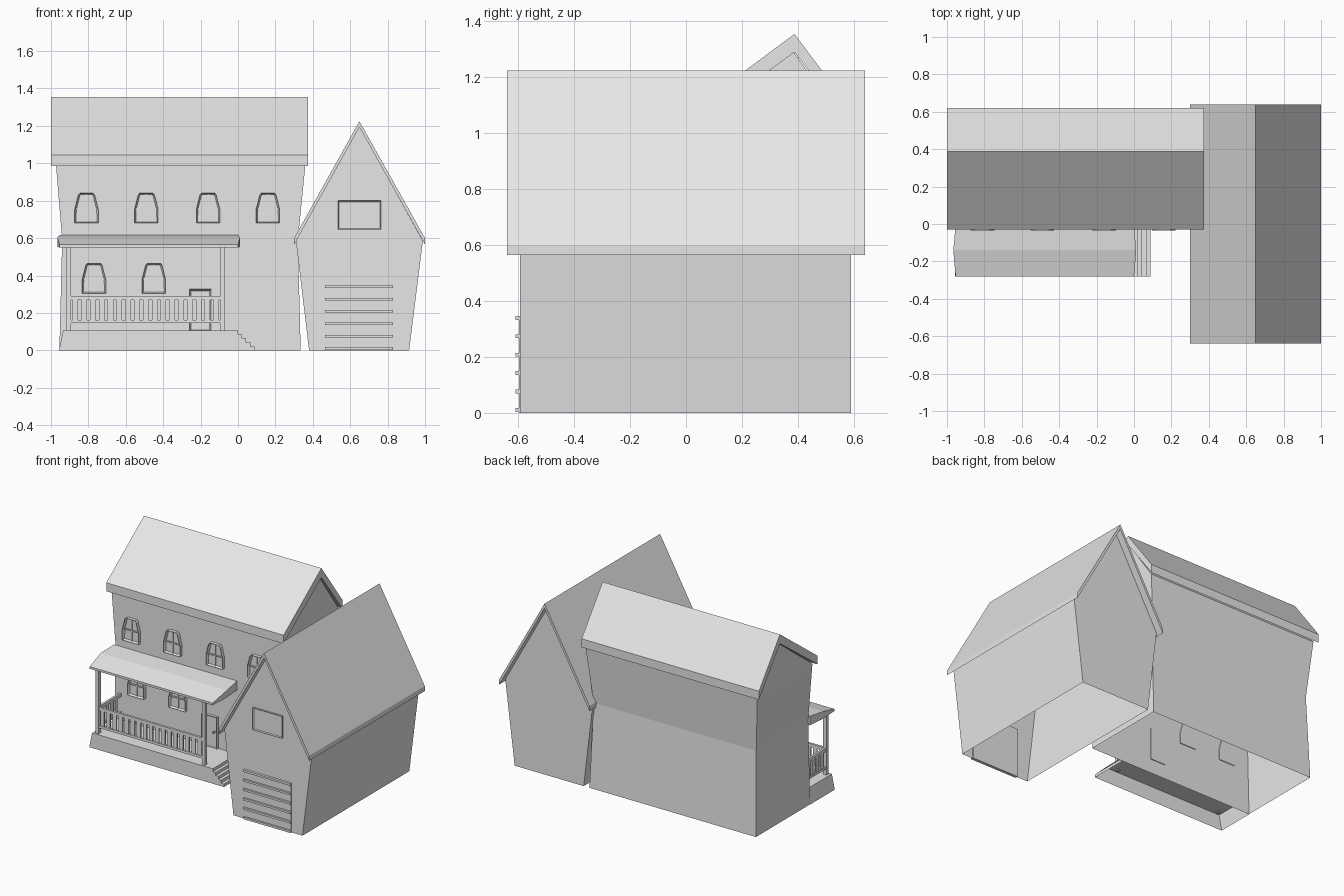
import bpy, bmesh

cube = bpy.data.objects.get("Cube")
if cube:
    bpy.data.objects.remove(cube, do_unlink=True)

grey = bpy.data.materials.new("light_grey")
grey.use_nodes = True
grey.diffuse_color = (0.8, 0.8, 0.8, 1)
grey.node_tree.nodes["Principled BSDF"].inputs["Base Color"].default_value = (0.8, 0.8, 0.8, 1)


def finish(name, bm):
    bmesh.ops.recalc_face_normals(bm, faces=bm.faces)
    mesh = bpy.data.meshes.new(name)
    bm.to_mesh(mesh)
    bm.free()
    mesh.materials.append(grey)
    obj = bpy.data.objects.new(name, mesh)
    bpy.context.collection.objects.link(obj)
    return obj


def prism(name, outline, axis, start, end, inset=0, depth=0, open_base=False):
    """Extrude an outline along x or y; optionally recess the start face."""
    bm = bmesh.new()
    place = (lambda p, t: (t, *p)) if axis == "x" else (lambda p, t: (p[0], t, p[1]))
    near = [bm.verts.new(place(p, start)) for p in outline]
    far = [bm.verts.new(place(p, end)) for p in outline]
    face = bm.faces.new(near)
    bm.faces.new(far)
    n = len(outline)
    for i in range(n):
        j = (i + 1) % n
        bm.faces.new((near[i], near[j], far[j], far[i]))
    bmesh.ops.recalc_face_normals(bm, faces=bm.faces)
    if inset:
        bmesh.ops.inset_region(bm, faces=[face], thickness=inset)
        for v in face.verts:
            v.co.y += depth
    if open_base:
        base = [f for f in bm.faces if all(v.co.z < 1e-4 for v in f.verts)]
        bmesh.ops.delete(bm, geom=base, context="FACES")
    return finish(name, bm)


def box(name, x0, x1, y0, y1, z0, z1, **options):
    return prism(name, [(x0, z0), (x1, z0), (x1, z1), (x0, z1)], "y", y0, y1, **options)


def house_shell(name, levels, ridge, along):
    """Open-bottomed walls through rectangular levels, closed by a gable."""
    bm = bmesh.new()
    rings = []
    for x0, x1, y0, y1, z in levels:
        corners = ((x0, y0), (x1, y0), (x1, y1), (x0, y1))
        rings.append([bm.verts.new((x, y, z)) for x, y in corners])
    for low, high in zip(rings, rings[1:]):
        for i in range(4):
            j = (i + 1) % 4
            bm.faces.new((low[i], low[j], high[j], high[i]))
    a, b, c, d = rings[-1]
    x0, x1, y0, y1, _ = levels[-1]
    pos, z = ridge
    if along == "x":
        r, s = bm.verts.new((x0, pos, z)), bm.verts.new((x1, pos, z))
        faces = ((a, b, s, r), (c, d, r, s), (b, c, s), (d, a, r))
    else:
        r, s = bm.verts.new((pos, y0, z)), bm.verts.new((pos, y1, z))
        faces = ((a, b, r), (b, c, s, r), (c, d, s), (d, a, r, s))
    for f in faces:
        bm.faces.new(f)
    return finish(name, bm)


# Main house and its uneven gable roof
WALL = -0.01
house_shell("house_walls", [
    (-0.955, 0.335, WALL, 0.59, 0),
    (-0.94, 0.32, WALL, 0.565, 0.59),
    (-0.973, 0.36, WALL, 0.60, 0.99)], (0.385, 1.29), "x")
prism("house_roof", [(-0.03, 0.985), (-0.03, 1.045), (0.388, 1.355), (0.62, 1.045),
                     (0.62, 0.985), (0.388, 1.29)], "x", -1, 0.375)

# Garage and its steep roof
house_shell("garage_walls", [
    (0.38, 0.915, -0.593, 0.59, 0),
    (0.31, 0.988, -0.593, 0.59, 0.585)], (0.649, 1.195), "y")
prism("garage_roof", [(0.3, 0.565), (0.3, 0.6), (0.649, 1.225), (1, 0.6),
                      (1, 0.565), (0.649, 1.193)], "y", -0.64, 0.64)
box("garage_window", 0.535, 0.765, -0.603, -0.59, 0.645, 0.80, inset=0.008, depth=0.006)

# Garage door with raised slats
box("garage_door", 0.465, 0.83, -0.597, -0.585, 0, 0.345)
for i in range(6):
    z = 0.003 + i * 0.066
    box("garage_door_slat", 0.465, 0.83, -0.61, -0.59, z, z + 0.014)


# Trapezoid-topped windows
def window(x, z):
    half, top, h = 0.063, 0.044, 0.16
    outline = [(x - half, z), (x + half, z), (x + half, z + 0.075), (x + top, z + h - 0.01),
               (x + top - 0.008, z + h), (x - top + 0.008, z + h), (x - top, z + h - 0.01),
               (x - half, z + 0.075)]
    prism("window_frame", outline, "y", WALL - 0.025, WALL + 0.005, inset=0.009, depth=0.017)
    box("window_crossbar", x - half + 0.006, x + half - 0.006, WALL - 0.016, WALL,
        z + 0.073, z + 0.081)
    box("window_upright", x - 0.004, x + 0.004, WALL - 0.014, WALL, z + 0.005, z + h - 0.005)


for x in (-0.81, -0.49, -0.16, 0.16):
    window(x, 0.68)
for x in (-0.77, -0.45):
    window(x, 0.305)

# Front door
box("front_door", -0.26, -0.145, WALL - 0.02, WALL + 0.005, 0.1, 0.327, inset=0.012, depth=0.012)
box("door_knob", -0.172, -0.162, WALL - 0.03, WALL, 0.215, 0.225)

# Porch base with side steps
steps = []
for i in range(5):
    x = 0.087 - i * 0.0215
    steps += [(x, i * 0.021), (x, (i + 1) * 0.021)]
prism("porch_base", [(-0.957, 0)] + steps + [(-0.935, 0.105)], "y", -0.28, WALL, open_base=True)

# Porch roof with a crease halfway and slightly bowed ends
bm = bmesh.new()
rows = []
for y, z, tuck in ((WALL, 0.617, 0.012), (-0.14, 0.604, 0), (-0.28, 0.565, 0.012),
                   (-0.28, 0.55, 0.012), (-0.14, 0.553, 0), (WALL, 0.553, 0.012)):
    rows.append([bm.verts.new((x, y, z)) for x in (-0.966 + tuck, 0.012 - tuck)])
for i, row in enumerate(rows):
    nxt = rows[(i + 1) % len(rows)]
    bm.faces.new((row[0], row[1], nxt[1], nxt[0]))
for side in (0, 1):
    for i in (0, 1):
        bm.faces.new([rows[k][side] for k in (i, i + 1, 4 - i, 5 - i)])
finish("porch_roof", bm)

# Porch posts
LEFT, RIGHT = -0.905, -0.081
for x in (LEFT, RIGHT):
    box("porch_post", x - 0.012, x + 0.012, -0.268, -0.244, 0.1, 0.56)

# Front and end railings
for z0, z1 in ((0.145, 0.162), (0.268, 0.29)):
    box("front_rail", LEFT, RIGHT, -0.264, -0.248, z0, z1)
    box("end_rail", LEFT - 0.008, LEFT + 0.008, -0.256, WALL, z0, z1)
for i in range(17):
    x = LEFT + 0.035 + i * 0.0471
    box("front_baluster", x - 0.015, x + 0.015, -0.261, -0.251, 0.155, 0.275)
for i in range(4):
    y = -0.205 + i * 0.048
    box("end_baluster", LEFT - 0.005, LEFT + 0.005, y - 0.015, y + 0.015, 0.155, 0.275)
